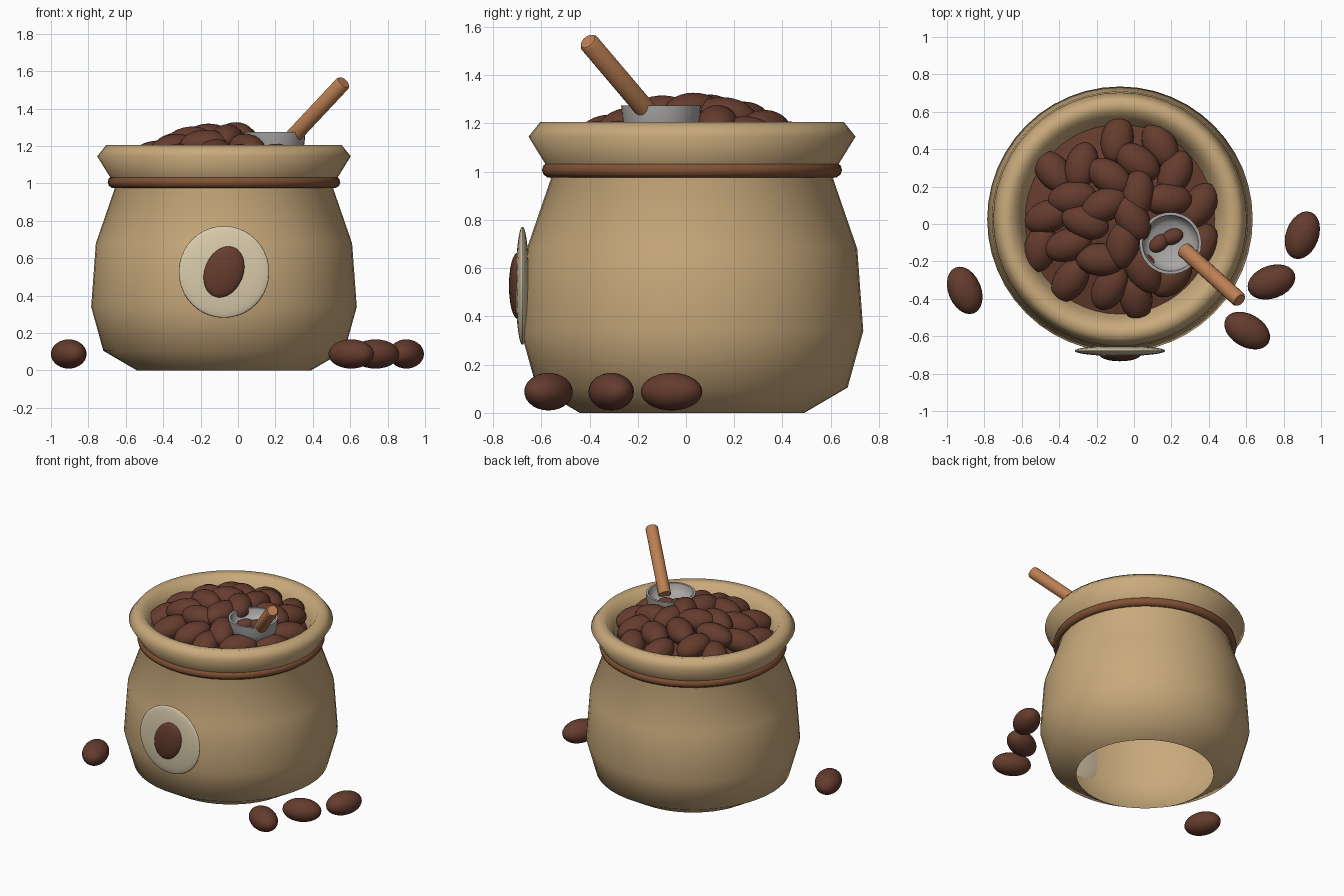
import bpy, bmesh, math
from mathutils import Vector, Matrix

default_cube = bpy.data.objects.get("Cube")
if default_cube:
    bpy.data.objects.remove(default_cube, do_unlink=True)


def material(name, red, green, blue):
    mat = bpy.data.materials.new(name)
    mat.use_nodes = True
    mat.diffuse_color = (red, green, blue, 1)
    mat.node_tree.nodes["Principled BSDF"].inputs["Base Color"].default_value = (red, green, blue, 1)
    return mat


burlap = material("burlap", 0.58, 0.40, 0.20)
roast = material("roasted brown", 0.13, 0.045, 0.027)
cord = material("cord brown", 0.22, 0.085, 0.035)
wood = material("light wood", 0.50, 0.21, 0.085)
cream = material("cream", 0.70, 0.60, 0.41)
metal = material("grey metal", 0.40, 0.39, 0.38)

CENTRE = Vector((-0.075, 0.025, 0))


def finish(obj, mat, angle=None):
    """Assign the colour and smooth the active object."""
    obj.data.materials.append(mat)
    bpy.ops.object.select_all(action="DESELECT")
    obj.select_set(True)
    bpy.context.view_layer.objects.active = obj
    if angle:
        bpy.ops.object.shade_smooth_by_angle(angle=math.radians(angle))
    else:
        bpy.ops.object.shade_smooth()
    return obj


def lathe(name, profile, location, mat, segments=48, angle=None):
    """Turn a (radius, height) profile around the vertical axis."""
    bm = bmesh.new()
    verts = [bm.verts.new((r, 0, z)) for r, z in profile]
    edges = [bm.edges.new(pair) for pair in zip(verts, verts[1:])]
    bmesh.ops.spin(bm, geom=verts + edges, cent=(0, 0, 0), axis=(0, 0, 1),
                   angle=math.tau, steps=segments, use_merge=True)
    bmesh.ops.remove_doubles(bm, verts=bm.verts, dist=0.0005)
    bmesh.ops.recalc_face_normals(bm, faces=bm.faces)
    mesh = bpy.data.meshes.new(name)
    bm.to_mesh(mesh)
    bm.free()
    obj = bpy.data.objects.new(name, mesh)
    obj.location = location
    bpy.context.collection.objects.link(obj)
    return finish(obj, mat, angle)


def ellipsoid(name, location, size, rotation, mat, segments=24, rings=14):
    bpy.ops.mesh.primitive_uv_sphere_add(segments=segments, ring_count=rings, radius=1,
                                         location=location, rotation=rotation)
    obj = bpy.context.object
    obj.name = name
    obj.scale = size
    return finish(obj, mat)


def bean(name, x, y, z, turn, tilt=0.0):
    # Long axis starts along x, tilts downhill, then turns about z
    spin = Matrix.Rotation(math.radians(turn), 3, "Z") @ Matrix.Rotation(tilt, 3, "Y")
    return ellipsoid(name, (x, y, z), (0.132, 0.088, 0.078), spin.to_euler(), roast)


# Sack body, open below, with a rolled collar
lathe("sack", [(0.465, 0), (0.645, 0.105), (0.71, 0.34), (0.685, 0.68), (0.585, 0.97),
               (0.61, 1.035), (0.678, 1.145), (0.63, 1.205), (0.575, 1.195),
               (0.53, 1.13), (0.5, 1.04)], CENTRE, burlap)

# Cord around the neck
bpy.ops.mesh.primitive_torus_add(major_radius=0.59, minor_radius=0.032, major_segments=48,
                                 minor_segments=10, location=CENTRE + Vector((0, 0, 1.007)))
bpy.context.object.name = "neck_cord"
finish(bpy.context.object, cord)

# Filling under the loose beans
lathe("bean_bed", [(0.51, 1.06), (0.4, 1.09), (0.25, 1.14), (0.1, 1.18), (0, 1.19)],
      CENTRE, roast)

# Heaped beans: x, y, turn in degrees; height follows the mound
heap = [(-.09, .45, 80), (.14, .42, 120), (-.43, .28, 130), (-.28, .31, 75),
        (.02, .33, 145), (.22, .27, 65), (-.13, .25, 145), (-.33, .14, 10),
        (.02, .16, 85), (.18, .13, 0), (.35, .1, 60), (-.16, .1, 25),
        (-.46, .04, 20), (-.26, .01, 160), (-.01, .03, 120), (-.5, -.13, 75),
        (-.35, -.11, 20), (-.06, -.11, 80), (-.18, -.19, 175), (-.34, -.3, 55),
        (-.13, -.34, 60), (.01, -.39, 100), (.2, -.28, 45), (.05, -.25, 120),
        (.35, -.12, 60)]
for index, (x, y, turn) in enumerate(heap):
    offset = Vector((x, y, 0)) - CENTRE
    height = 1.255 - 0.05 * offset.length - 0.6 * offset.length ** 2
    direction = Vector((math.cos(math.radians(turn)), math.sin(math.radians(turn)), 0))
    slope = 0.7 * offset.dot(direction)
    bean(f"heap_bean_{index + 1}", x, y, height, turn, slope)

# Loose beans on the ground
for index, (x, y, turn) in enumerate([(-.905, -.355, 112), (.9, -.06, 70),
                                      (.735, -.31, 20), (.605, -.57, 150)]):
    bean(f"ground_bean_{index + 1}", x, y, 0.088, turn)

# Round badge on the front, with a bean emblem
ellipsoid("badge", (CENTRE.x, -0.678, 0.527), (0.242, 0.028, 0.245), (0, 0, 0), cream, 32, 20)
ellipsoid("badge_bean", (CENTRE.x, -0.698, 0.527), (0.105, 0.036, 0.142),
          (0, math.radians(22), 0), roast)

# Scoop: hollow cup, two beans showing inside, slanted handle
cup = Vector((0.195, -0.103, 0))
lathe("scoop_cup", [(0, 1.11), (0.1, 1.115), (0.145, 1.16), (0.16, 1.21), (0.166, 1.275),
                    (0.15, 1.275), (0.142, 1.235), (0.11, 1.205), (0, 1.2)],
      cup, metal, 32, 45)
for index, (x, y, turn) in enumerate([(-.06, 0, 40), (.01, .035, 20)]):
    ellipsoid(f"scoop_bean_{index + 1}", cup + Vector((x, y, 1.21)), (0.06, 0.042, 0.035),
              (0, 0, math.radians(turn)), roast, 16, 10)

start, end = Vector((0.27, -0.14, 1.225)), Vector((0.565, -0.407, 1.54))
axis = end - start
length = axis.length
handle = lathe("scoop_handle", [(0, 0), (0.042, 0), (0.042, length - 0.012),
                                (0.034, length), (0, length)], start, wood, 20, 40)
handle.rotation_euler = axis.to_track_quat("Z", "Y").to_euler()
